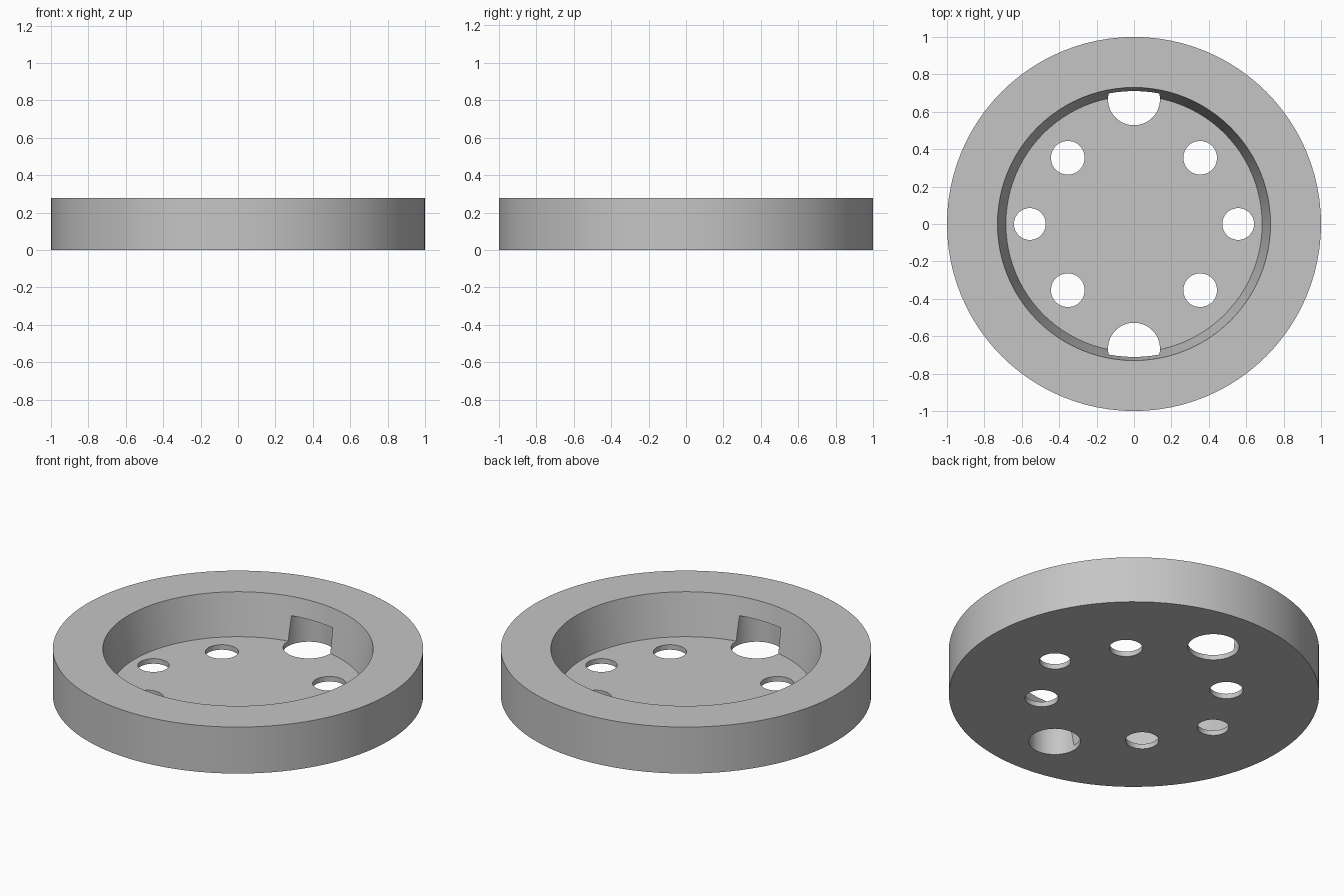
import bpy
import bmesh
import math
from mathutils import Matrix

cube = bpy.data.objects.get("Cube")
if cube:
    bpy.data.objects.remove(cube, do_unlink=True)

HEIGHT = 0.277
FLOOR = 0.03
SEGMENTS = 96

grey = bpy.data.materials.new("light grey")
grey.use_nodes = True
colour = (0.56, 0.56, 0.56, 1)
grey.diffuse_color = colour
grey.node_tree.nodes["Principled BSDF"].inputs["Base Color"].default_value = colour


def add_object(name, bm):
    mesh = bpy.data.meshes.new(name)
    bmesh.ops.recalc_face_normals(bm, faces=bm.faces)
    bm.to_mesh(mesh)
    bm.free()
    mesh.materials.append(grey)
    obj = bpy.data.objects.new(name, mesh)
    bpy.context.collection.objects.link(obj)
    return obj


def add_frustum(bm, x, y, z0, z1, r0, r1, segments):
    bmesh.ops.create_cone(bm, cap_ends=True, segments=segments,
                          radius1=r0, radius2=r1, depth=z1 - z0,
                          matrix=Matrix.Translation((x, y, (z0 + z1) / 2)))


# Solid round body
bm = bmesh.new()
add_frustum(bm, 0, 0, 0, HEIGHT, 1, 1, SEGMENTS)
body = add_object("dish_body", bm)

# Tapered recess, carried a little above the rim at the same slope
r_floor, r_rim, over = 0.685, 0.73, 0.05
r_over = r_rim + (r_rim - r_floor) * over / (HEIGHT - FLOOR)
bm = bmesh.new()
add_frustum(bm, 0, 0, FLOOR, HEIGHT + over, r_floor, r_over, SEGMENTS)
recess = add_object("recess_cutter", bm)

# Floor holes, plus two large pockets rising from below into the wall
bm = bmesh.new()
for side in (-1, 1):
    add_frustum(bm, 0, side * 0.667, -0.05, 0.172, 0.139, 0.139, 64)
    add_frustum(bm, side * 0.557, 0, -0.05, 0.1, 0.085, 0.085, 48)
    for end in (-1, 1):
        add_frustum(bm, side * 0.354, end * 0.354, -0.05, 0.1, 0.09, 0.09, 48)
holes = add_object("hole_cutter", bm)

# Cut the body and drop the cutters
bpy.context.view_layer.objects.active = body
for cutter in (recess, holes):
    cutter.hide_render = True
    cut = body.modifiers.new(cutter.name, "BOOLEAN")
    cut.operation = "DIFFERENCE"
    cut.solver = "EXACT"
    cut.object = cutter
    bpy.ops.object.modifier_apply(modifier=cut.name)
    bpy.data.objects.remove(cutter, do_unlink=True)

# Smooth round walls with crisp edges
bpy.ops.object.select_all(action="DESELECT")
body.select_set(True)
bpy.ops.object.shade_smooth_by_angle(angle=math.radians(30))
